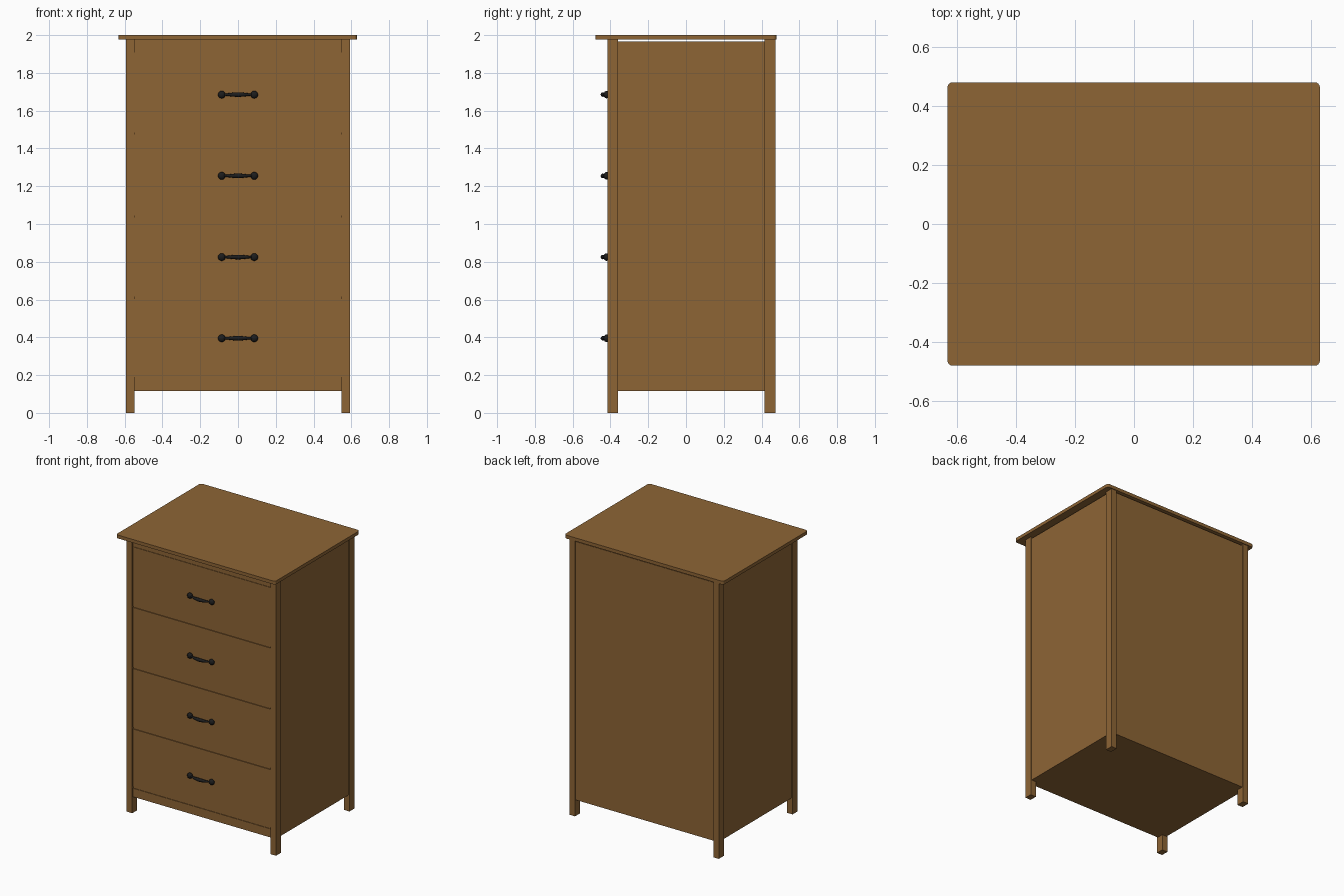
import bpy
import bmesh
from math import cos, pi
from mathutils import Vector

cube = bpy.data.objects.get("Cube")
if cube:
    bpy.data.objects.remove(cube, do_unlink=True)


def material(name, color):
    mat = bpy.data.materials.new(name)
    mat.use_nodes = True
    mat.diffuse_color = color
    mat.node_tree.nodes["Principled BSDF"].inputs["Base Color"].default_value = color
    return mat


wood = material("brown wood", (0.27, 0.13, 0.036, 1))
iron = material("black iron", (0.012, 0.012, 0.012, 1))


def finish(name, bm, mat):
    mesh = bpy.data.meshes.new(name)
    bm.to_mesh(mesh)
    bm.free()
    mesh.materials.append(mat)
    obj = bpy.data.objects.new(name, mesh)
    bpy.context.collection.objects.link(obj)
    return obj


def box(name, x, y, z, round_corners=0):
    """Box from (min, max) ranges, optionally with rounded upright edges."""
    bm = bmesh.new()
    bmesh.ops.create_cube(bm, size=1)
    for v in bm.verts:
        v.co = [r[0] if c < 0 else r[1] for c, r in zip(v.co, (x, y, z))]
    if round_corners:
        upright = [e for e in bm.edges
                   if abs(e.verts[0].co.z - e.verts[1].co.z) > 0.001]
        bmesh.ops.bevel(bm, geom=upright, offset=round_corners, segments=4,
                        profile=0.5, affect='EDGES')
    return finish(name, bm, wood)


OUT, IN = 0.592, 0.548          # leg faces across the width
FRONT, BACK = -0.415, 0.474     # leg faces along the depth
FRONT_IN, BACK_IN = -0.361, 0.416
BASE, TOP = 0.115, 1.976        # underside of the body and of the top

# Table top
box("top_board", (-0.632, 0.63), (-0.48, 0.48), (TOP, 2.0), 0.018)

# Corner posts and side panels
for side, s in (("right", -1), ("left", 1)):
    across = sorted((s * IN, s * OUT))
    box(side + "_front_leg", across, (FRONT, FRONT_IN), (0, TOP))
    box(side + "_back_leg", across, (BACK_IN, BACK), (0, TOP))
    box(side + "_panel", sorted((s * 0.565, s * 0.584)),
        (FRONT_IN, BACK_IN), (BASE, 1.966))

# Back, floor and the front rails
box("back_panel", (-IN, IN), (0.445, 0.466), (BASE, 1.966))
box("floor_panel", (-0.565, 0.565), (FRONT_IN, 0.445), (BASE, 0.135))
box("top_rail", (-IN, IN), (-0.407, FRONT_IN), (1.908, TOP))
box("bottom_rail", (-IN, IN), (-0.407, FRONT_IN), (BASE, 0.176))

# Handle: a bowed, swelling bar between two knobs
def handle(name, z):
    rings, sides = 16, 12
    bm = bmesh.new()
    loops = []
    for i in range(rings + 1):
        t = 2 * i / rings - 1
        radius = 0.005 + 0.007 * (0.5 + 0.5 * cos(pi * t))
        bow = -0.422 - 0.018 * (1 - t * t)
        ring = bmesh.ops.create_circle(bm, segments=sides, radius=radius)["verts"]
        for v in ring:
            v.co = Vector((0.085 * t, bow + v.co.x, z + v.co.y))
        loops.append(ring)
    for a, b in zip(loops, loops[1:]):
        for k in range(sides):
            n = (k + 1) % sides
            bm.faces.new((a[k], a[n], b[n], b[k]))
    for x in (-0.086, 0.086):
        knob = bmesh.ops.create_uvsphere(bm, u_segments=16, v_segments=10,
                                         radius=0.02)["verts"]
        for v in knob:
            v.co = Vector((x + v.co.x, -0.421 + 0.75 * v.co.y, z + v.co.z))
    bmesh.ops.recalc_face_normals(bm, faces=bm.faces)
    for f in bm.faces:
        f.smooth = True
    finish(name, bm, iron)


# Drawers with a thin divider under each one
drawers = ((0.19, 0.602), (0.616, 1.035), (1.046, 1.473), (1.484, 1.907))
for i, (low, high) in enumerate(drawers, 1):
    box(f"drawer_{i}", (-IN + 0.001, IN - 0.001), (-0.409, FRONT_IN), (low, high))
    box(f"divider_{i}", (-IN, IN), (-0.403, FRONT_IN), (low - 0.014, low))
    handle(f"handle_{i}", 0.395 + 0.43 * (i - 1))
